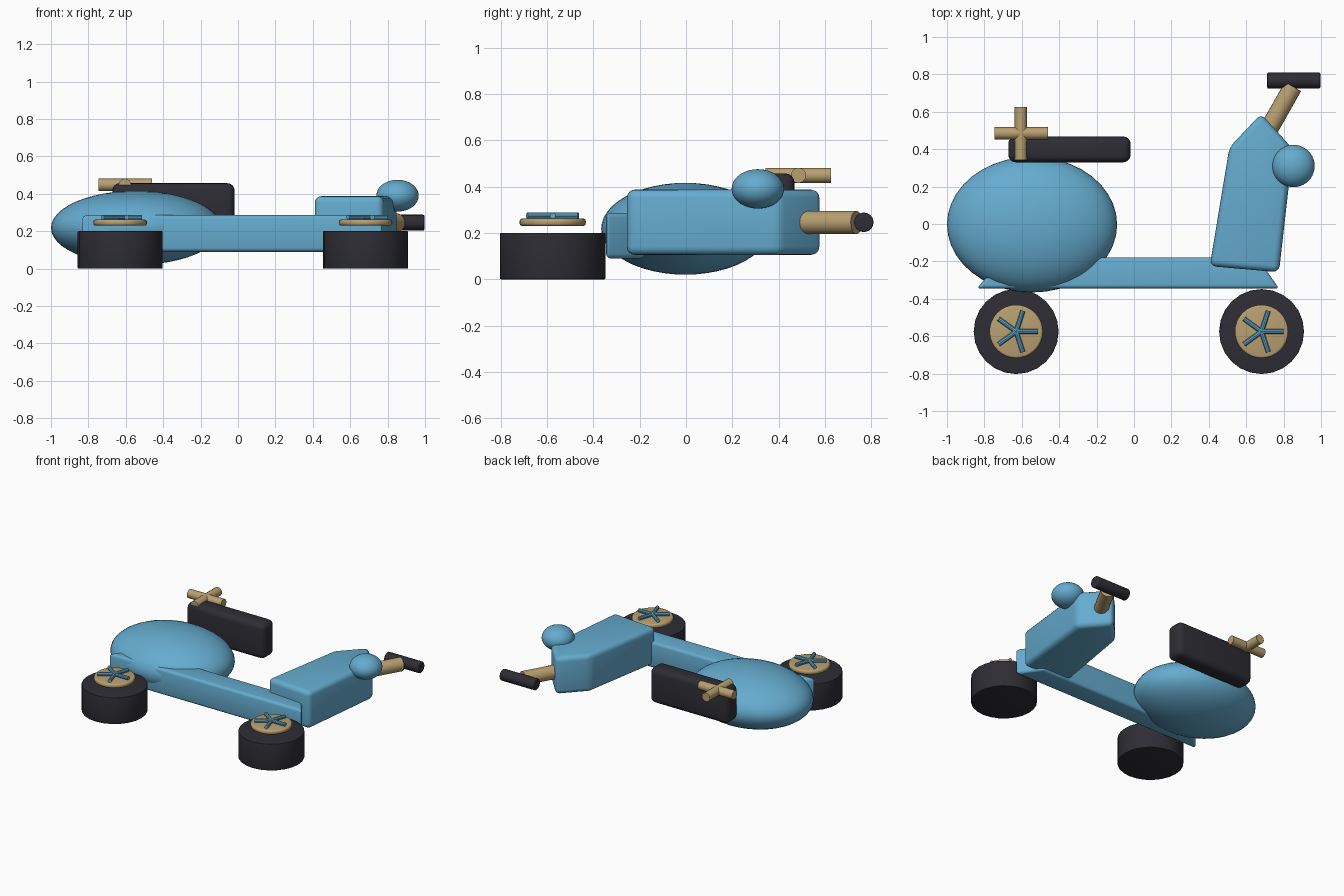
import bpy, bmesh, math
from mathutils import Vector, Matrix

if "Cube" in bpy.data.objects:
    bpy.data.objects.remove(bpy.data.objects["Cube"])


def material(name, rgb):
    m = bpy.data.materials.new(name)
    m.diffuse_color = (*rgb, 1)
    m.use_nodes = True
    m.node_tree.nodes["Principled BSDF"].inputs["Base Color"].default_value = m.diffuse_color
    return m


BLUE = material("sky_blue", (0.13, 0.41, 0.625))
TAN = material("tan_metal", (0.48, 0.35, 0.165))
DARK = material("dark_rubber", (0.027, 0.026, 0.035))


def finish(bm, name, mat, angle=35):
    bmesh.ops.recalc_face_normals(bm, faces=bm.faces)
    mesh = bpy.data.meshes.new(name)
    bm.to_mesh(mesh)
    bm.free()
    mesh.materials.append(mat)
    ob = bpy.data.objects.new(name, mesh)
    bpy.context.collection.objects.link(ob)
    bpy.ops.object.select_all(action='DESELECT')
    ob.select_set(True)
    bpy.context.view_layer.objects.active = ob
    bpy.ops.object.shade_smooth_by_angle(angle=math.radians(angle))
    return ob


def bevel(bm, width, segments=4, min_angle=0.3):
    edges = [e for e in bm.edges if e.calc_face_angle(0) > min_angle]
    bmesh.ops.bevel(bm, geom=edges, offset=width, segments=segments,
                    profile=0.5, affect='EDGES')


def rod(name, mat, start, end, radius, sides=16, round_edge=0):
    a, b = Vector(start), Vector(end)
    turn = (b - a).to_track_quat('Z', 'Y').to_matrix().to_4x4()
    bm = bmesh.new()
    bmesh.ops.create_cone(bm, cap_ends=True, segments=sides, radius1=radius,
                          radius2=radius, depth=(b - a).length,
                          matrix=Matrix.Translation((a + b) / 2) @ turn)
    if round_edge:
        bevel(bm, round_edge, 3, 1.0)
    return finish(bm, name, mat)


def ellipsoid(name, mat, centre, radii):
    bm = bmesh.new()
    bmesh.ops.create_uvsphere(bm, u_segments=40, v_segments=24, radius=1)
    bmesh.ops.transform(bm, verts=bm.verts, matrix=Matrix.LocRotScale(
        Vector(centre), None, Vector(radii)))
    return finish(bm, name, mat, 60)


def slab(name, mat, profile, z0, z1, width):
    """Outline in the xy plane, extruded from z0 to z1 with rounded edges."""
    bm = bmesh.new()
    face = bm.faces.new([bm.verts.new((x, y, z0)) for x, y in profile])
    new = bmesh.ops.extrude_face_region(bm, geom=[face])["geom"]
    for v in new:
        if isinstance(v, bmesh.types.BMVert):
            v.co.z = z1
    bmesh.ops.recalc_face_normals(bm, faces=bm.faces)
    bevel(bm, width)
    return finish(bm, name, mat)


# Rear body, foot deck and front shield
ellipsoid("rear_body", BLUE, (-0.545, -0.003, 0.218), (0.455, 0.363, 0.198))
slab("foot_deck", BLUE, [(-0.84, -0.345), (0.775, -0.345), (0.66, -0.178),
                         (-0.70, -0.178)], 0.09, 0.287, 0.02)
slab("front_shield", BLUE, [(0.405, -0.225), (0.51, 0.41), (0.68, 0.59),
                            (0.85, 0.40), (0.775, -0.258)], 0.105, 0.387, 0.035)
ellipsoid("headlight", BLUE, (0.853, 0.31, 0.39), (0.113, 0.113, 0.085))

# Seat
slab("seat", DARK, [(-0.672, 0.33), (-0.018, 0.33), (-0.018, 0.468),
                    (-0.672, 0.468)], 0.19, 0.457, 0.04)

# Steering stem and handlebar
rod("steering_stem", TAN, (0.68, 0.435, 0.245), (0.85, 0.735, 0.245), 0.05, 20)
rod("handlebar_grip", DARK, (0.712, 0.767, 0.246), (0.996, 0.767, 0.246), 0.042, 20, 0.006)

# Crossed bars behind the seat
rod("cross_bar_long", TAN, (-0.745, 0.485, 0.448), (-0.46, 0.485, 0.448), 0.033)
rod("cross_bar_side", TAN, (-0.605, 0.343, 0.448), (-0.605, 0.626, 0.448), 0.033)

# Wheels with hub discs and five spokes
for side, x, y in (("rear", -0.63, -0.575), ("front", 0.682, -0.575)):
    rod(side + "_tyre", DARK, (x, y, 0), (x, y, 0.2), 0.227, 24, 0.004)
    rod(side + "_hub", TAN, (x, y, 0.23), (x, y, 0.262), 0.143, 32, 0.012)
    for i in range(5):
        a = i * math.tau / 5
        tip = (x + 0.116 * math.cos(a), y + 0.116 * math.sin(a), 0.274)
        rod(f"{side}_spoke_{i + 1}", BLUE, (x, y, 0.274), tip, 0.0135, 10)
